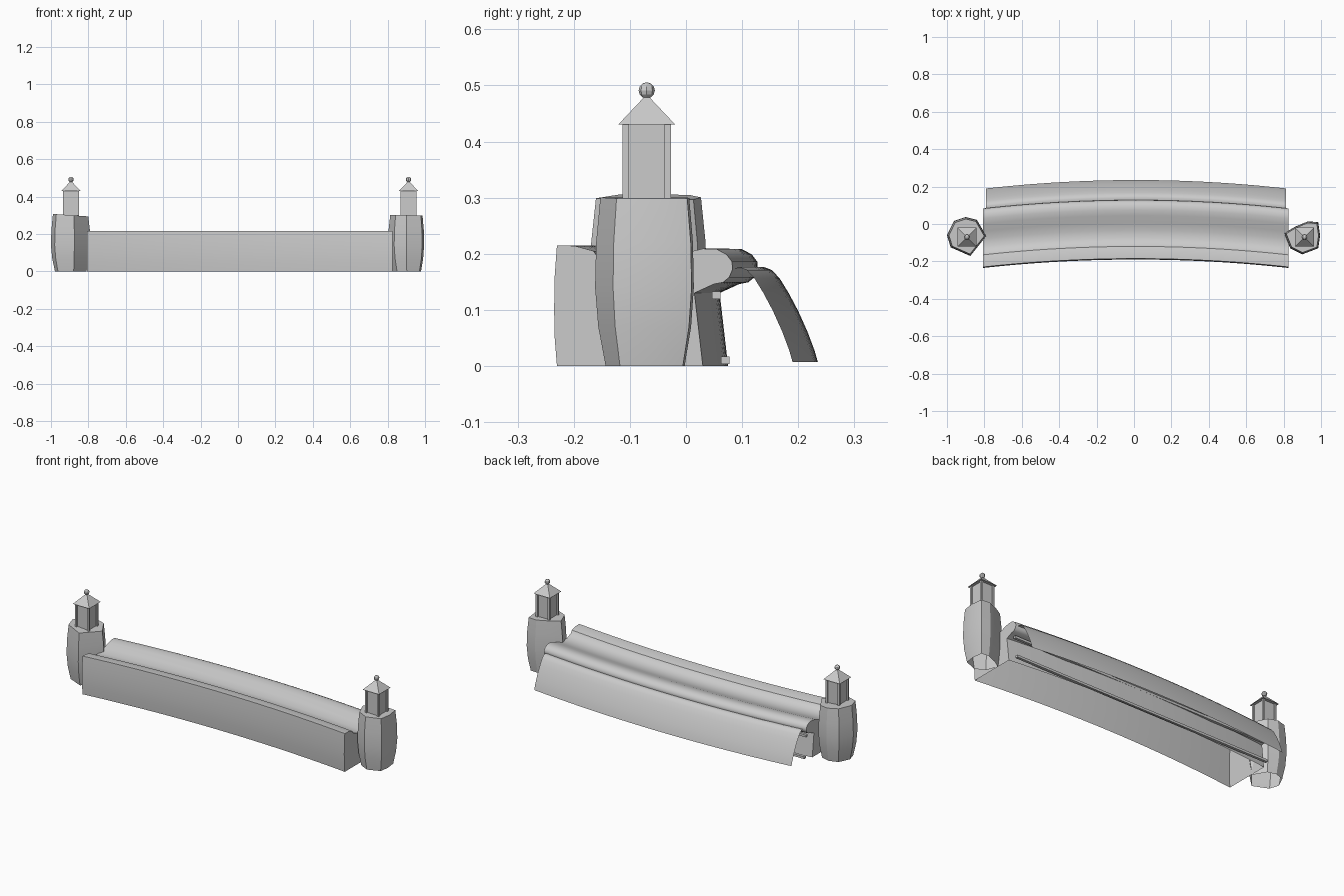
import bpy, bmesh, math
from mathutils import Matrix

if "Cube" in bpy.data.objects:
    bpy.data.objects.remove(bpy.data.objects["Cube"])


def finish(name, bm, smooth=None, recalc=True):
    if recalc:
        bmesh.ops.recalc_face_normals(bm, faces=bm.faces)
    me = bpy.data.meshes.new(name)
    bm.to_mesh(me)
    bm.free()
    ob = bpy.data.objects.new(name, me)
    bpy.context.collection.objects.link(ob)
    if smooth:
        bpy.ops.object.select_all(action='DESELECT')
        ob.select_set(True)
        bpy.context.view_layer.objects.active = ob
        bpy.ops.object.shade_smooth_by_angle(angle=math.radians(smooth))
    return ob


def bowed_sweep(name, profile, x0, x1, caps, steps=28):
    """Sweep a (y, z) profile along x with a gentle backward bow."""
    bm = bmesh.new()
    rows = []
    for i in range(steps + 1):
        t = i / steps
        bow = 0.045 * (1 - (2 * t - 1) ** 2)
        rows.append([bm.verts.new((x0 + (x1 - x0) * t, y + bow, z)) for y, z in profile])
    for a, b in zip(rows, rows[1:]):
        for j in range(len(profile) - 1):
            bm.faces.new((a[j], b[j], b[j + 1], a[j + 1]))
    if caps:
        bm.faces.new(rows[0])
        bm.faces.new(rows[-1][::-1])
    return finish(name, bm, 35)


def add_box(bm, center, size):
    m = Matrix.Translation(center) @ Matrix.Diagonal((*size, 1))
    bmesh.ops.create_cube(bm, size=1, matrix=m)


# Bowed basin wall with shallow trough and rounded spill lip, open underneath
wall_profile = [(-0.230, 0), (-0.234, 0.05), (-0.235, 0.10), (-0.234, 0.16), (-0.230, 0.215),
                (-0.198, 0.214), (-0.165, 0.205), (-0.155, 0.190), (-0.12, 0.176),
                (-0.08, 0.176), (-0.04, 0.187), (0.0, 0.202), (0.03, 0.209), (0.055, 0.208),
                (0.072, 0.199), (0.082, 0.186), (0.083, 0.172), (0.077, 0.158),
                (0.066, 0.149), (0.05, 0.146), (0.015, 0.13), (0.03, 0)]
bowed_sweep("basin_wall", wall_profile, -0.807, 0.826, True)

# Falling water sheet
sheet_profile = [(0.078, 0.172), (0.095, 0.176), (0.108, 0.171), (0.122, 0.156), (0.138, 0.13),
                 (0.155, 0.098), (0.172, 0.06), (0.184, 0.028), (0.190, 0.007)]
bowed_sweep("water_sheet", sheet_profile, -0.79, 0.812, False)

# Straight light strips behind the water
for name, y, z in (("upper_light_strip", 0.054, 0.126), ("lower_light_strip", 0.070, 0.010)):
    bm = bmesh.new()
    add_box(bm, (0.01, y, z), (1.6, 0.015, 0.013))
    finish(name, bm)


# Rough-hewn bulging stone pillars
def pillar(name, outline, center, tilt):
    bm = bmesh.new()
    rings = []
    for z, s in ((0, 0.80), (0.07, 0.94), (0.14, 1.0), (0.22, 0.98), (0.30, 0.90)):
        ring = []
        for x, y in outline:
            dx, dy = (x - center[0]) * s, (y - center[1]) * s
            top = tilt * dx if z == 0.30 else 0
            ring.append(bm.verts.new((center[0] + dx, center[1] + dy, z + top)))
        rings.append(ring)
    n = len(outline)
    for a, b in zip(rings, rings[1:]):
        for i in range(n):
            j = (i + 1) % n
            bm.faces.new((a[i], a[j], b[j], b[i]))
    bm.faces.new(rings[-1])
    finish(name, bm, 20)


pillar("left_pillar", [(-0.90, 0.037), (-0.84, 0.022), (-0.79, -0.064), (-0.875, -0.171),
                       (-0.98, -0.125), (-1.0, -0.06), (-0.963, 0.016)], (-0.893, -0.066), -0.07)
pillar("right_pillar", [(0.985, 0.010), (0.995, -0.062), (0.985, -0.13), (0.90, -0.162),
                        (0.835, -0.13), (0.803, -0.05), (0.86, -0.015), (0.93, 0.014)],
       (0.912, -0.068), -0.02)

# Lanterns: corner posts, recessed panes, pyramid roof, ball finial
for side, cx in (("left", -0.893), ("right", 0.912)):
    cy = -0.07
    bm = bmesh.new()
    for sx in (-1, 1):
        for sy in (-1, 1):
            add_box(bm, (cx + sx * 0.0375, cy + sy * 0.0375, 0.363), (0.011, 0.011, 0.136))
    finish(side + "_lantern_posts", bm)

    bm = bmesh.new()
    add_box(bm, (cx, cy, 0.363), (0.070, 0.070, 0.136))
    finish(side + "_lantern_panes", bm)

    bm = bmesh.new()
    bmesh.ops.create_cone(bm, cap_ends=True, segments=4, radius1=0.051 * math.sqrt(2), radius2=0,
                          depth=0.054, matrix=Matrix.Translation((cx, cy, 0.457))
                          @ Matrix.Rotation(math.pi / 4, 4, 'Z'))
    finish(side + "_lantern_roof", bm)

    bm = bmesh.new()
    bmesh.ops.create_uvsphere(bm, u_segments=8, v_segments=6, radius=0.0145,
                              matrix=Matrix.Translation((cx, cy, 0.491)))
    finish(side + "_lantern_finial", bm)
